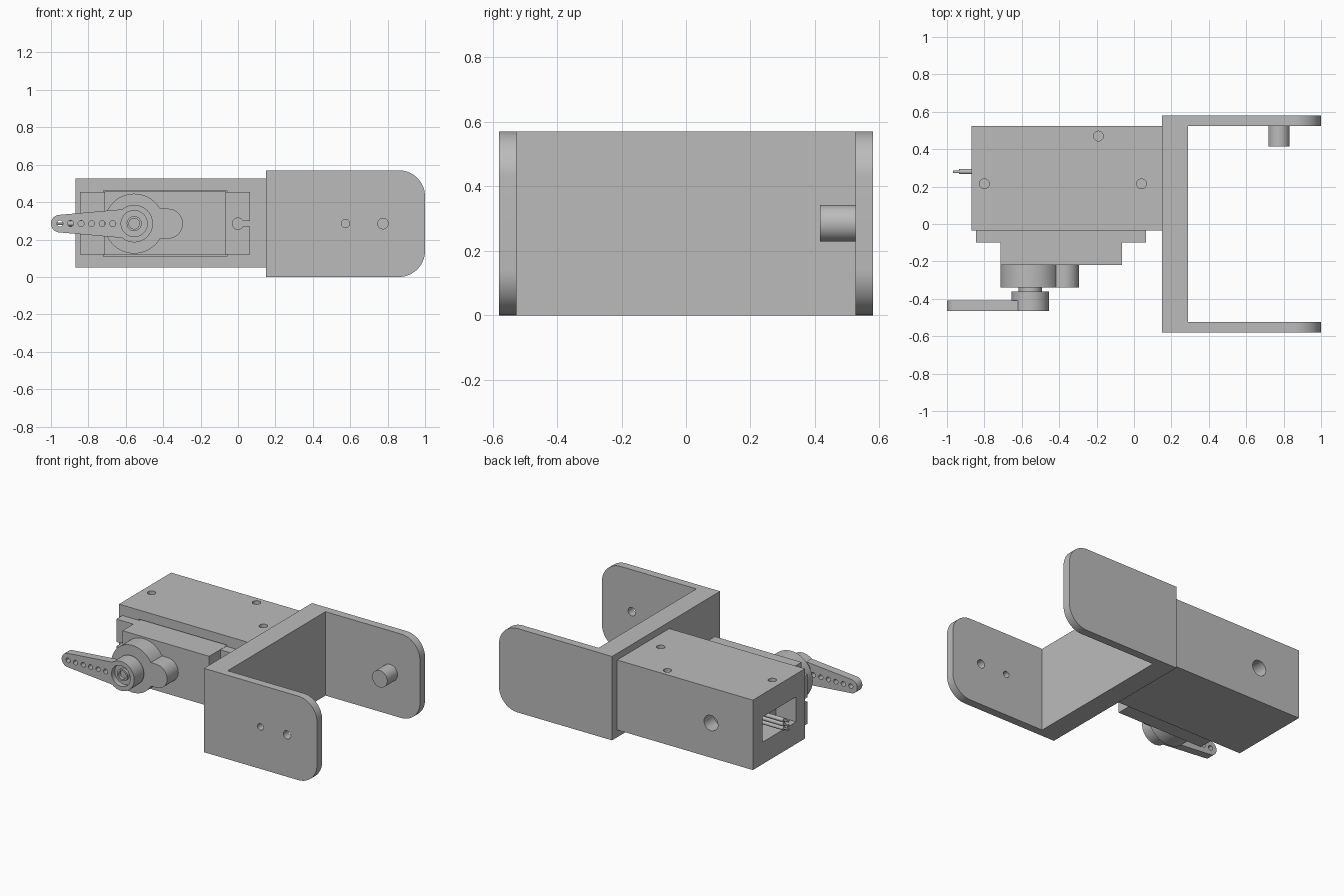
import bpy, bmesh, math

if "Cube" in bpy.data.objects:
    bpy.data.objects.remove(bpy.data.objects["Cube"], do_unlink=True)

grey = bpy.data.materials.new("plain_grey")
grey.use_nodes = True
GREY = (0.5, 0.5, 0.5, 1)
grey.diffuse_color = GREY
grey.node_tree.nodes["Principled BSDF"].inputs["Base Color"].default_value = GREY

MID = 0.285   # height of the servo axis
AXIS = -0.555  # x of the servo axis


def finish(name, bm):
    bmesh.ops.recalc_face_normals(bm, faces=bm.faces)
    mesh = bpy.data.meshes.new(name)
    bm.to_mesh(mesh)
    bm.free()
    mesh.materials.append(grey)
    ob = bpy.data.objects.new(name, mesh)
    bpy.context.collection.objects.link(ob)
    return ob


def prism(name, outline, lo, hi, axis="y"):
    """Extrude a 2D outline along an axis."""
    place = {"x": lambda a, b, t: (t, a, b),
             "y": lambda a, b, t: (a, t, b),
             "z": lambda a, b, t: (a, b, t)}[axis]
    bm = bmesh.new()
    face = bm.faces.new([bm.verts.new(place(a, b, lo)) for a, b in outline])
    new = bmesh.ops.extrude_face_region(bm, geom=[face])["geom"]
    shift = place(0, 0, hi - lo)
    bmesh.ops.translate(bm, vec=shift,
                        verts=[v for v in new if isinstance(v, bmesh.types.BMVert)])
    return finish(name, bm)


def box(name, x0, x1, y0, y1, z0, z1):
    return prism(name, [(x0, z0), (x1, z0), (x1, z1), (x0, z1)], y0, y1)


def arc(a, b, r, start=0, end=360, n=48):
    steps = n if end - start == 360 else n + 1
    return [(a + r * math.cos(math.radians(start + (end - start) * i / n)),
             b + r * math.sin(math.radians(start + (end - start) * i / n)))
            for i in range(steps)]


def rod(name, a, b, r, lo, hi, axis="y", n=48):
    return prism(name, arc(a, b, r, n=n), lo, hi, axis)


def combine(ob, others, operation="DIFFERENCE"):
    """Apply booleans and remove the helper shapes."""
    bpy.context.view_layer.objects.active = ob
    for other in others:
        mod = ob.modifiers.new("cut", "BOOLEAN")
        mod.operation, mod.solver, mod.object = operation, "EXACT", other
        bpy.ops.object.modifier_apply(modifier=mod.name)
        bpy.data.objects.remove(other, do_unlink=True)
    return ob


# U-shaped bracket with rounded arm ends
X0, X1, WEB, W, IN = 0.15, 1.0, 0.29, 0.58, 0.525
bracket = prism("bracket", [(X0, -W), (X1, -W), (X1, -IN), (WEB, -IN),
                            (WEB, IN), (X1, IN), (X1, W), (X0, W)], 0, 0.57, "z")
bm = bmesh.new()
bm.from_mesh(bracket.data)
ends = [e for e in bm.edges if all(v.co.x > 0.99 for v in e.verts)
        and abs(e.verts[0].co.z - e.verts[1].co.z) < 0.01]
bmesh.ops.bevel(bm, geom=ends, offset=0.14, segments=14, profile=0.5, affect="EDGES")
bm.to_mesh(bracket.data)
bm.free()
combine(bracket, [rod("hole", 0.575, MID, 0.022, -0.7, -0.4),
                  rod("hole", 0.775, MID, 0.028, -0.7, -0.4)])
rod("bracket_peg", 0.775, MID, 0.057, 0.415, IN)

# Housing with servo pocket, cable window and screw holes
housing = box("housing", -0.87, X0, -0.035, 0.525, 0.05, 0.525)
cuts = [box("pocket", -0.72, -0.06, -0.1, 0.42, 0.11, 0.463),
        box("window", -0.95, -0.7, 0.06, 0.419, 0.2, 0.37),
        rod("back_hole", AXIS, MID, 0.052, 0.4, 0.6)]
for x, y in ((-0.8, 0.215), (0.04, 0.215), (-0.19, 0.47)):
    cuts.append(rod("screw_hole", x, y, 0.026, 0.32, 0.6, "z"))
combine(housing, cuts)

# Servo body and mounting flange with keyhole slots
box("servo_body", -0.715, -0.063, -0.22, 0.385, 0.118, 0.457)
flange = box("servo_flange", -0.845, 0.065, -0.1, -0.036, 0.12, 0.455)
cuts = []
for x, a, b in ((0, 0, 0.1), (-0.78, -0.9, -0.78)):
    cuts += [rod("hole", x, MID, 0.03, -0.2, 0),
             box("slot", a, b, -0.2, 0, MID - 0.015, MID + 0.015)]
combine(flange, cuts)

# Gear cover: large round boss with a smaller lobe
cover = rod("gear_cover", AXIS, MID, 0.16, -0.34, -0.22, n=64)
lobe = arc(-0.375, MID, 0.08, -90, 90, 24) + [(AXIS, MID + 0.08), (AXIS, MID - 0.08)]
combine(cover, [prism("lobe", lobe, -0.34, -0.22)], "UNION")
rod("output_shaft", AXIS, MID, 0.062, -0.37, -0.335)

# Servo horn: round hub and tapered arm with a row of holes
horn = rod("servo_horn", AXIS, MID, 0.1, -0.465, -0.36, n=64)
arm = arc(-0.953, MID, 0.047, 95, 265, 20) + [(AXIS, MID - 0.082), (AXIS, MID + 0.082)]
combine(horn, [prism("arm", arm, -0.465, -0.41)], "UNION")
cuts = [rod("recess", AXIS, MID, 0.07, -0.5, -0.43)]
for i in range(6):
    cuts.append(rod("hole", -0.952 + 0.0565 * i, MID, 0.016, -0.5, -0.4, n=24))
combine(horn, cuts)
screw = rod("horn_screw", AXIS, MID, 0.04, -0.45, -0.42)
combine(screw, [rod("socket", AXIS, MID, 0.028, -0.5, -0.43, n=32)])

# Three cable wires with bare ends
for i, z in enumerate((MID - 0.028, MID, MID + 0.028)):
    rod(f"wire_{i + 1}", 0.28, z, 0.014, -0.935, -0.7, "x", 20)
    rod(f"wire_core_{i + 1}", 0.28, z, 0.007, -0.968, -0.93, "x", 12)

# Smooth the round surfaces and keep edges sharp
bpy.ops.object.select_all(action="DESELECT")
for ob in bpy.context.scene.objects:
    if ob.type == "MESH" and grey.name in ob.data.materials:
        ob.select_set(True)
        bpy.context.view_layer.objects.active = ob
bpy.ops.object.shade_smooth_by_angle(angle=math.radians(30))
